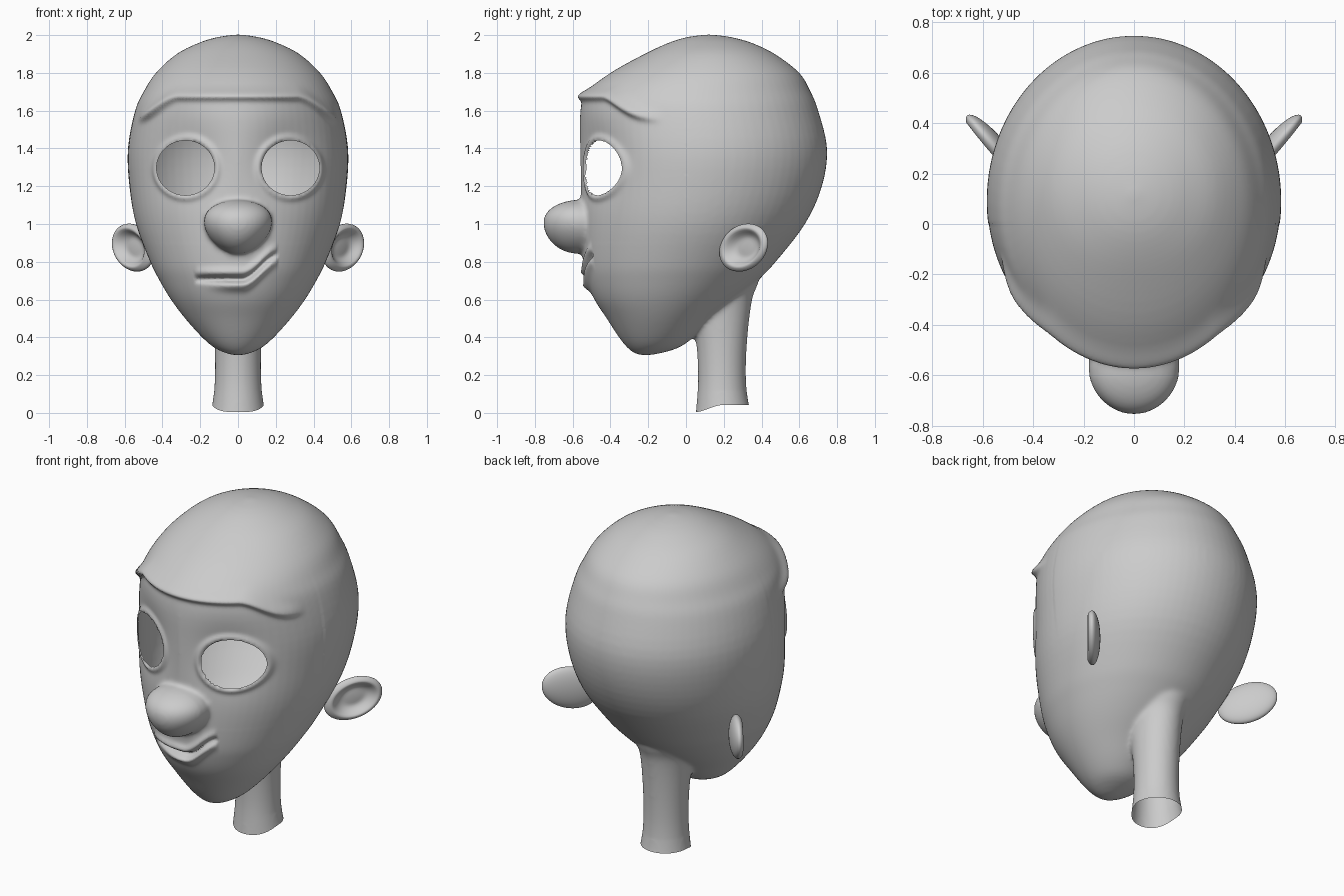
import bpy, bmesh
from math import sin, cos, pi, exp, sqrt
from mathutils import Vector

if "Cube" in bpy.data.objects:
    bpy.data.objects.remove(bpy.data.objects["Cube"])


def catmull(p0, p1, p2, p3, t):
    return [0.5 * (2*b + (c - a)*t + (2*a - 5*b + 4*c - d)*t*t + (3*b - a - 3*c + d)*t**3)
            for a, b, c, d in zip(p0, p1, p2, p3)]


def loft(bm, rows, n=72, steps=4):
    """Closed skin over elliptical rings given as (z, front y, back y, half width)."""
    dense = []
    for i in range(len(rows) - 1):
        p = [rows[max(i - 1, 0)], rows[i], rows[i + 1], rows[min(i + 2, len(rows) - 1)]]
        dense += [catmull(*p, k / steps) for k in range(steps)]
    dense.append(rows[-1])
    rings = []
    for z, f, b, w in dense:
        cy, ry = (f + b) / 2, (b - f) / 2
        rings.append([bm.verts.new((w * cos(2*pi*k/n), cy + ry * sin(2*pi*k/n), z)) for k in range(n)])
    for lo, hi in zip(rings, rings[1:]):
        for k in range(n):
            bm.faces.new((lo[k], lo[(k+1) % n], hi[(k+1) % n], hi[k]))
    bm.faces.new(rings[0][::-1])
    bm.faces.new(rings[-1])


def gauss(d, s):
    return exp(-0.5 * (d / s) ** 2)


def smooth(t):
    t = min(1, max(0, t))
    return t * t * (3 - 2 * t)


def finish(bm, name):
    me = bpy.data.meshes.new(name)
    bm.to_mesh(me)
    bm.free()
    for p in me.polygons:
        p.use_smooth = True
    ob = bpy.data.objects.new(name, me)
    bpy.context.collection.objects.link(ob)
    return ob


bm = bmesh.new()
# skull and jaw
loft(bm, [(0.305, -0.225, -0.205, 0.01), (0.315, -0.27, -0.14, 0.06), (0.345, -0.31, -0.04, 0.125),
          (0.40, -0.355, 0.04, 0.19), (0.50, -0.42, 0.15, 0.28), (0.60, -0.485, 0.27, 0.355),
          (0.70, -0.525, 0.38, 0.415), (0.80, -0.545, 0.475, 0.465), (1.0, -0.555, 0.63, 0.54),
          (1.2, -0.56, 0.72, 0.575), (1.4, -0.565, 0.747, 0.583), (1.6, -0.56, 0.70, 0.545),
          (1.70, -0.525, 0.66, 0.50), (1.80, -0.40, 0.60, 0.435), (1.90, -0.22, 0.47, 0.325),
          (1.96, -0.09, 0.345, 0.205), (1.99, 0.01, 0.235, 0.105), (2.003, 0.11, 0.13, 0.01)])
# neck
loft(bm, [(-0.1, 0.04, 0.35, 0.15), (0.03, 0.055, 0.33, 0.134), (0.2, 0.064, 0.317, 0.122),
          (0.4, 0.05, 0.325, 0.125), (0.6, 0.0, 0.35, 0.14), (0.7, -0.05, 0.385, 0.17), (0.85, 0.0, 0.40, 0.12)])
# nose
nose = bmesh.ops.create_uvsphere(bm, u_segments=48, v_segments=32, radius=1)['verts']
for v in nose:
    x, y, z = v.co
    v.co = (x * 0.178 * (1 + 0.22 * z), -0.565 + y * 0.19, 0.985 + 0.143 * z - 0.02 * y * (1 - z * z))
bmesh.ops.recalc_face_normals(bm, faces=bm.faces)

# fuse into one skin and soften the joins
base = finish(bm, "head_base")
rm = base.modifiers.new("fuse", 'REMESH')
rm.mode = 'VOXEL'
rm.voxel_size = 0.0115
sm = base.modifiers.new("soften", 'SMOOTH')
sm.factor = 0.5
sm.iterations = 10
dg = bpy.context.evaluated_depsgraph_get()
fused = bpy.data.meshes.new_from_object(base.evaluated_get(dg))
bpy.data.objects.remove(base)
bm = bmesh.new()
bm.from_mesh(fused)

# open neck end
bmesh.ops.bisect_plane(bm, geom=bm.verts[:] + bm.edges[:] + bm.faces[:], plane_co=(0, 0, 0.003),
                       plane_no=(0, 0, 1), clear_inner=True)
for v in bm.verts:
    if v.co.z < 0.12:
        v.co.z += 0.04 * smooth((v.co.y - 0.04) / 0.16) * (1 - v.co.z / 0.12)


def eye_r(co):
    return sqrt(((abs(co.x) - 0.278) / 0.153) ** 2 + ((co.z - 1.297) / 0.145) ** 2)


# brow ridge, eye sockets, eyelid rims and lopsided mouth
for v in bm.verts:
    x, y, z = v.co
    if y > 0 or z < 0.5:
        continue
    out = Vector((x, y - 0.12, 0)).normalized()
    brow = 1.678 - 0.12 * smooth((abs(x) - 0.3) / 0.24)
    d = z - brow
    push = 0.034 * gauss(d, 0.026 if d > 0 else 0.016) * smooth((-0.1 - y) / 0.2)
    if z > 0.9 and y > -0.6:
        r = eye_r(v.co)
        push -= 0.045 * gauss(abs(x) - 0.27, 0.13) * gauss(z - 1.34, 0.14)
        push += 0.016 * gauss(r - 1.08, 0.09)
    if z < 0.95 and y > -0.62 and abs(x + 0.01) < 0.22:
        d = z - (0.72 + 0.13 * smooth((x - 0.02) / 0.2))
        w = sqrt(1 - ((x + 0.01) / 0.22) ** 2)
        lower = smooth((x + 0.2) / 0.2)
        push += w * (0.022 * gauss(d - 0.022, 0.018) - 0.045 * gauss(d + 0.012, 0.012)
                     + 0.03 * lower * gauss(d + 0.045, 0.02))
    v.co += out * push

# eye openings, with edges snapped to clean ovals
holes = [f for f in bm.faces if f.calc_center_median().y < 0 and eye_r(f.calc_center_median()) < 1]
bmesh.ops.delete(bm, geom=holes, context='FACES')
for v in bm.verts:
    if v.is_boundary and v.co.z > 0.8:
        r = eye_r(v.co)
        s = 1 if v.co.x > 0 else -1
        v.co.x = s * (0.278 + (abs(v.co.x) - 0.278) / r)
        v.co.z = 1.297 + (v.co.z - 1.297) / r
finish(bm, "head")

# ears: flattened discs with a hollow front
for side, name in ((1, "ear_left"), (-1, "ear_right")):
    bm = bmesh.new()
    bmesh.ops.create_uvsphere(bm, u_segments=48, v_segments=32, radius=1)
    along, face = Vector((0.65, 0.76, 0)), Vector((0.76, -0.65, 0))
    for v in bm.verts:
        a, b, c = v.co
        r2 = (a - 0.05) ** 2 + b * b
        if c > 0:
            c -= 1.35 * smooth(1.15 - r2 / 0.62)
        a += 0.2 * b
        p = Vector((0.555, 0.305, 0.875)) + along * a * 0.162 + face * c * 0.045
        v.co = (side * p.x, p.y, p.z + b * 0.127)
    bmesh.ops.recalc_face_normals(bm, faces=bm.faces)
    finish(bm, name)
